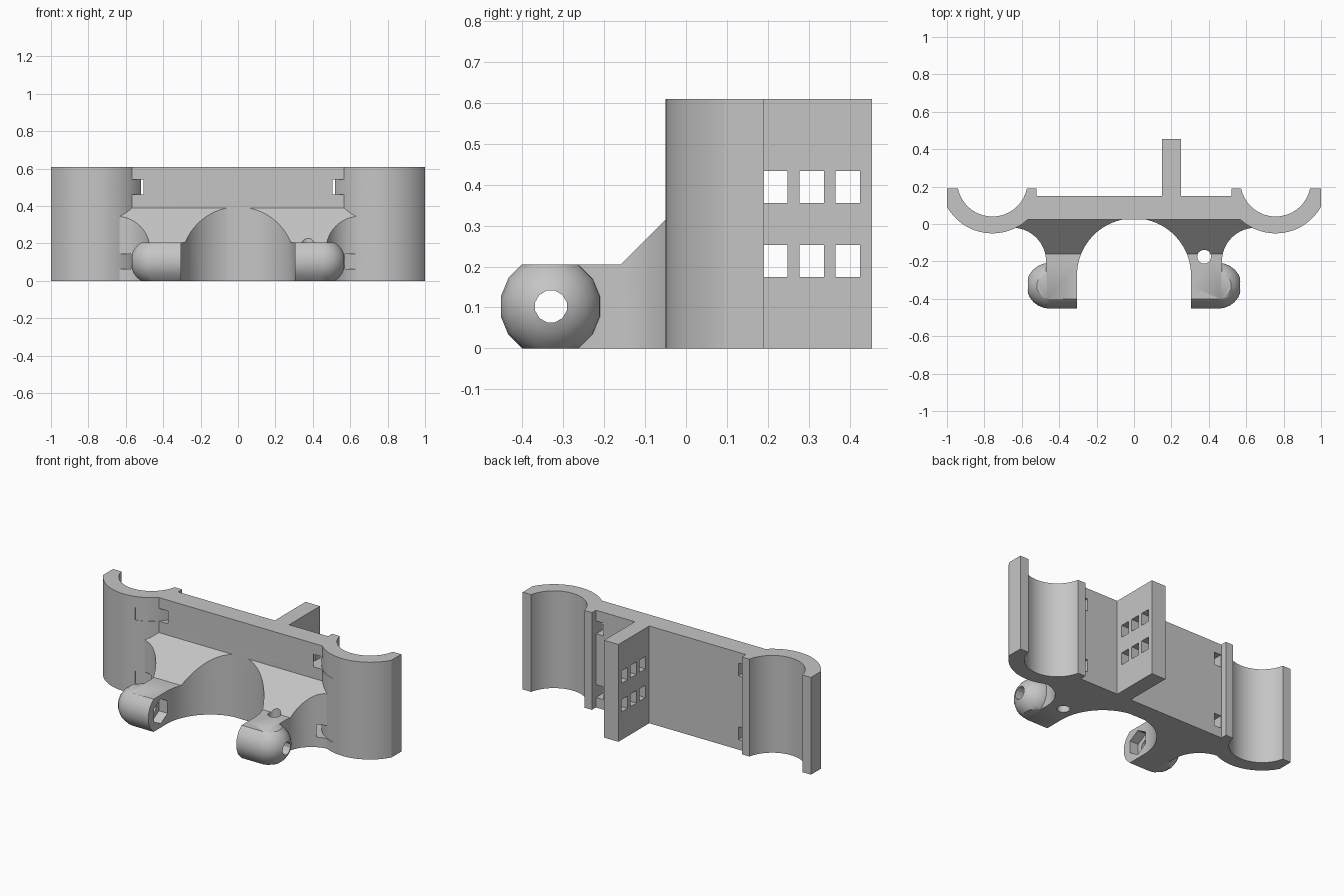
import bpy, bmesh, math
from mathutils import Matrix

if "Cube" in bpy.data.objects:
    bpy.data.objects.remove(bpy.data.objects["Cube"])

grey = bpy.data.materials.new("plain grey")
grey.diffuse_color = (0.56, 0.56, 0.56, 1)
grey.use_nodes = True
grey.node_tree.nodes["Principled BSDF"].inputs["Base Color"].default_value = grey.diffuse_color


def make(name, bm):
    bmesh.ops.recalc_face_normals(bm, faces=bm.faces[:])
    me = bpy.data.meshes.new(name)
    bm.to_mesh(me)
    bm.free()
    me.materials.append(grey)
    ob = bpy.data.objects.new(name, me)
    bpy.context.collection.objects.link(ob)
    return ob


def prism(name, pts, lo, hi, axis="z"):
    """Extrude an outline: (x, y) along z, or (y, z) along x."""
    bm = bmesh.new()
    put = (lambda a, b: (a, b, lo)) if axis == "z" else (lambda a, b: (lo, a, b))
    face = bm.faces.new([bm.verts.new(put(a, b)) for a, b in pts])
    top = bmesh.ops.extrude_face_region(bm, geom=[face])["geom"]
    move = (0, 0, hi - lo) if axis == "z" else (hi - lo, 0, 0)
    bmesh.ops.translate(bm, vec=move, verts=[v for v in top if isinstance(v, bmesh.types.BMVert)])
    return make(name, bm)


def box(name, x0, x1, y0, y1, z0, z1):
    return prism(name, [(x0, y0), (x1, y0), (x1, y1), (x0, y1)], z0, z1)


def arc(cx, cy, r, a0, a1, n):
    angles = [math.radians(a0 + (a1 - a0) * i / n) for i in range(n + 1)]
    return [(cx + r * math.cos(a), cy + r * math.sin(a)) for a in angles]


def ngon(cx, cy, r, n, start=0):
    return arc(cx, cy, r, start, start + 360, n)[:-1]


def flip(pts):
    return [(-x, y) for x, y in reversed(pts)]


def combine(target, tool, op):
    mod = target.modifiers.new(op, "BOOLEAN")
    mod.operation, mod.solver, mod.object = op, "EXACT", tool
    bpy.context.view_layer.objects.active = target
    bpy.ops.object.modifier_apply(modifier=mod.name)
    bpy.data.objects.remove(tool)


CX, CY, H = 0.757, 0.228, 0.61      # clamp centre, overall height
KY, KZ, KR = -0.33, 0.1025, 0.125   # knob centre and radius

# Back plate, the two open tube clamps and the rear rib share one outline
half = (arc(CX, CY, 0.278, 226.9, 330.9, 28) + [(1, 0.19)]
        + arc(CX, CY, 0.188, 348.3, 191.7, 32) + [(0.52, 0.19), (0.52, 0.15)])
rib = [(0.25, 0.15), (0.25, 0.455), (0.15, 0.455), (0.15, 0.15)]
body = prism("tube_clamp_bracket", half + rib + flip(half), 0, H)

# Arched front arms with a fillet towards the clamps
arm_half = (arc(0, -0.275, 0.305, 90, 0, 24)[1:] + [(0.305, KY), (0.47, KY)]
            + arc(0.65, -0.2, 0.18, 180, 90, 14) + [(0.65, 0.04), (0.56, 0.06)])
arms = prism("front_arms", [(0, 0.03)] + arm_half + flip(arm_half), -0.05, 0.45)

# Rounded screw knobs at the arm ends
for s in (-1, 1):
    bm = bmesh.new()
    rows = [(0.305, KR)] + [(0.45 + KR * math.sin(t), KR * math.cos(t))
                            for t in (math.pi / 2 * i / 6 for i in range(6))]
    rings = [[bm.verts.new((s * x, y, z)) for y, z in ngon(KY, KZ, r, 16, 11.25)] for x, r in rows]
    tip = bm.verts.new((s * (0.45 + KR), KY, KZ))
    bm.faces.new(rings[0])
    for i in range(16):
        j = (i + 1) % 16
        for a, b in zip(rings, rings[1:]):
            bm.faces.new((a[i], a[j], b[j], b[i]))
        bm.faces.new((rings[-1][i], rings[-1][j], tip))
    combine(arms, make("knob", bm), "UNION")

# Sloped top and flat underside of the arms
slope = [(-0.6, 0.205), (-0.16, 0.205), (0.1, 0.465), (0.1, 0.6), (-0.6, 0.6)]
combine(arms, prism("slope_cut", slope, -1, 1, "x"), "DIFFERENCE")
combine(arms, box("base_cut", -1, 1, -0.6, 0.2, -0.3, 0), "DIFFERENCE")

# Screw hole, hexagonal nut pocket and small vertical hole
combine(arms, prism("screw_hole", ngon(KY, KZ, 0.04, 12, 15), -0.8, 0.8, "x"), "DIFFERENCE")
combine(arms, prism("nut_pocket", ngon(KY, KZ, 0.078, 6, 30), -0.365, -0.25, "x"), "DIFFERENCE")
combine(arms, prism("pin_hole", ngon(0.375, -0.175, 0.037, 20), -0.1, 0.5), "DIFFERENCE")
combine(body, arms, "UNION")

# Window holes through the rib
for y in (0.188, 0.277, 0.365):
    for z in (0.175, 0.355):
        combine(body, box("rib_window", 0.1, 0.3, y, y + 0.06, z, z + 0.078), "DIFFERENCE")

# Curved strap slots beside each clamp
strap = arc(CX, CY, 0.324, 204, 255, 12) + arc(CX, CY, 0.276, 255, 204, 12)
for z in (0.063, 0.462):
    for s in (-1, 1):
        outline = strap if s > 0 else flip(strap)
        combine(body, prism("strap_slot", outline, z, z + 0.08), "DIFFERENCE")
        a, b = sorted((s * 0.468, s * 0.518))
        combine(body, box("strap_exit", a, b, 0.05, 0.17, z, z + 0.08), "DIFFERENCE")

bpy.ops.object.select_all(action="DESELECT")
body.select_set(True)
bpy.context.view_layer.objects.active = body
bpy.ops.object.shade_smooth_by_angle(angle=math.radians(25))
